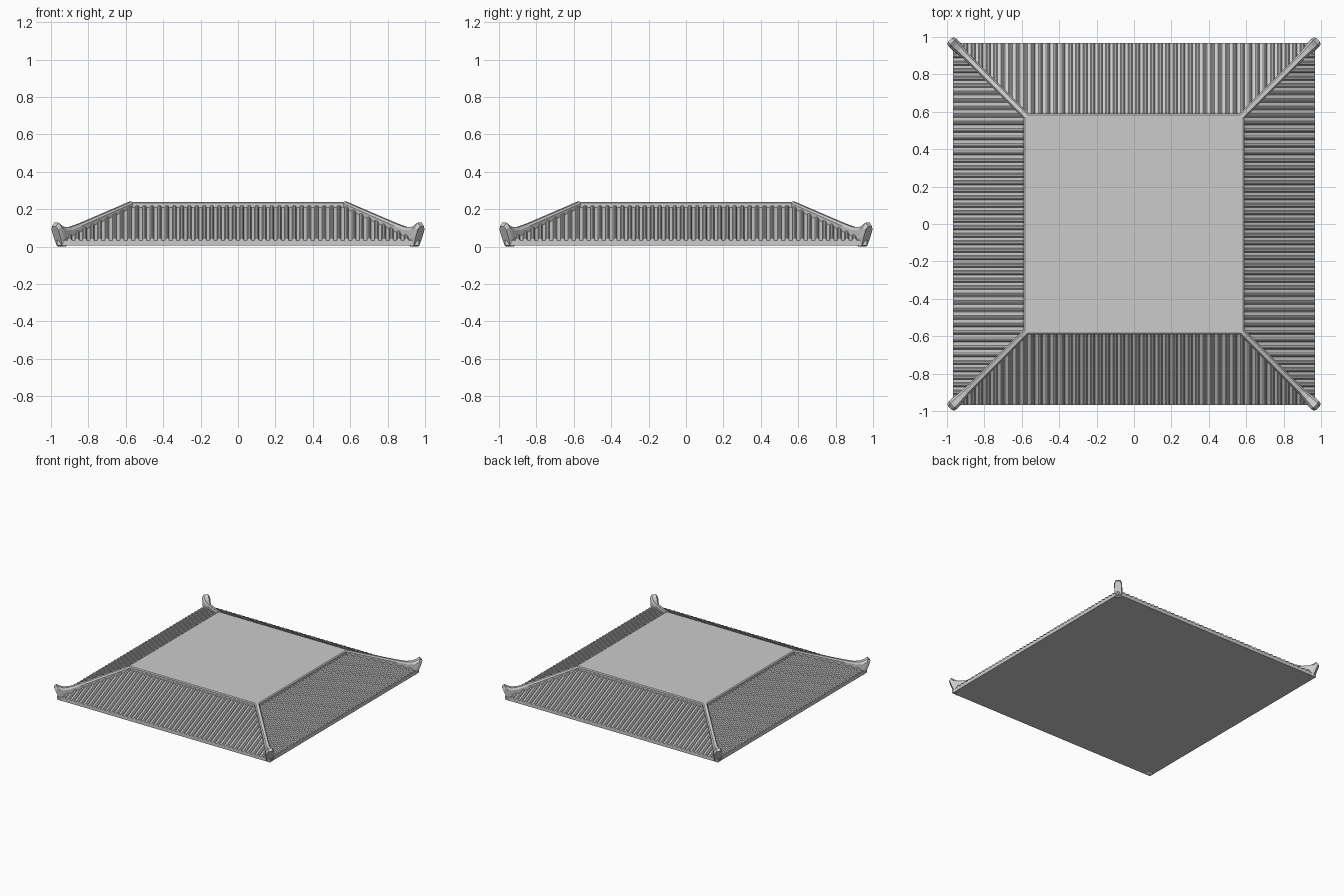
import bpy, bmesh, math
from mathutils import Matrix

if "Cube" in bpy.data.objects:
    bpy.data.objects.remove(bpy.data.objects["Cube"])

EAVE, TOP = 0.968, 0.59           # half widths of eave and top deck
Z_EAVE, Z_TOP = 0.033, 0.208      # slope heights
PITCH, COUNT = 0.04, 48           # tile rib spacing


def loft(bm, rings):
    """Skin a list of equal-length point rings and cap both ends."""
    vs = [[bm.verts.new(p) for p in r] for r in rings]
    n = len(rings[0])
    for a, b in zip(vs, vs[1:]):
        for i in range(n):
            j = (i + 1) % n
            bm.faces.new((a[i], a[j], b[j], b[i]))
    bm.faces.new(vs[0][::-1])
    bm.faces.new(vs[-1])


def finish(bm, name, turn=0):
    bmesh.ops.recalc_face_normals(bm, faces=bm.faces)
    bm.transform(Matrix.Rotation(turn * math.pi / 2, 4, 'Z'))
    me = bpy.data.meshes.new(name)
    bm.to_mesh(me)
    bm.free()
    ob = bpy.data.objects.new(name, me)
    bpy.context.collection.objects.link(ob)
    return ob


def square(h, z):
    return [(-h, -h, z), (h, -h, z), (h, h, z), (-h, h, z)]


def slope_z(d):
    return Z_EAVE + (Z_TOP - Z_EAVE) * (EAVE - d) / (EAVE - TOP)


# Eave slab and sloped roof body
bm = bmesh.new()
loft(bm, [square(EAVE, 0.006), square(EAVE, Z_EAVE), square(TOP - 0.01, slope_z(TOP - 0.01))])
finish(bm, "roof_body")

# Flat top deck
bm = bmesh.new()
loft(bm, [square(TOP, 0.2), square(TOP, 0.232), square(TOP - 0.008, 0.238)])
finish(bm, "top_deck")

# Hip ridge stations: bottom (d, z), top (d, z), half width
HIP = [
    ((0.570, 0.190), (0.575, 0.240), 0.018),
    ((0.840, 0.050), (0.850, 0.122), 0.018),
    ((0.895, 0.025), (0.900, 0.104), 0.020),
    ((0.925, 0.008), (0.932, 0.103), 0.025),
    ((0.938, 0.000), (0.955, 0.114), 0.029),
    ((0.945, 0.000), (0.971, 0.128), 0.030),
    ((0.955, 0.006), (0.984, 0.108), 0.026),
]
# Cross-section of hip: (sideways factor, height fraction)
SECTION = [(-0.8, 0), (0.8, 0), (1, 0.4), (1, 0.82), (0.55, 1), (-0.55, 1), (-1, 0.82), (-1, 0.4)]
ARCH = [(0.0115 * math.cos(i * math.pi / 5), 0.013 * math.sin(i * math.pi / 5)) for i in range(6)]

for side, label in enumerate(("front", "right", "back", "left")):
    # Rows of rounded tile ribs, cut off along the hips
    bm = bmesh.new()
    for k in range(COUNT):
        x = (k - (COUNT - 1) / 2) * PITCH
        inner = max(TOP - 0.005, abs(x))
        if EAVE - inner < 0.01:
            continue
        loft(bm, [[(x + u, -d, slope_z(d) + w) for u, w in ARCH]
                  for d in (EAVE, inner)])
    finish(bm, label + "_tile_ribs", side)

    # Corner hip ridge with upturned end
    bm = bmesh.new()
    rings = []
    for (db, zb), (dt, zt), hw in HIP:
        ring = []
        for s, f in SECTION:
            d = db + (dt - db) * f
            o = s * hw * math.sqrt(0.5)
            ring.append((d + o, -d + o, zb + (zt - zb) * f))
        rings.append(ring)
    loft(bm, rings)
    finish(bm, label + "_hip_ridge", side)
